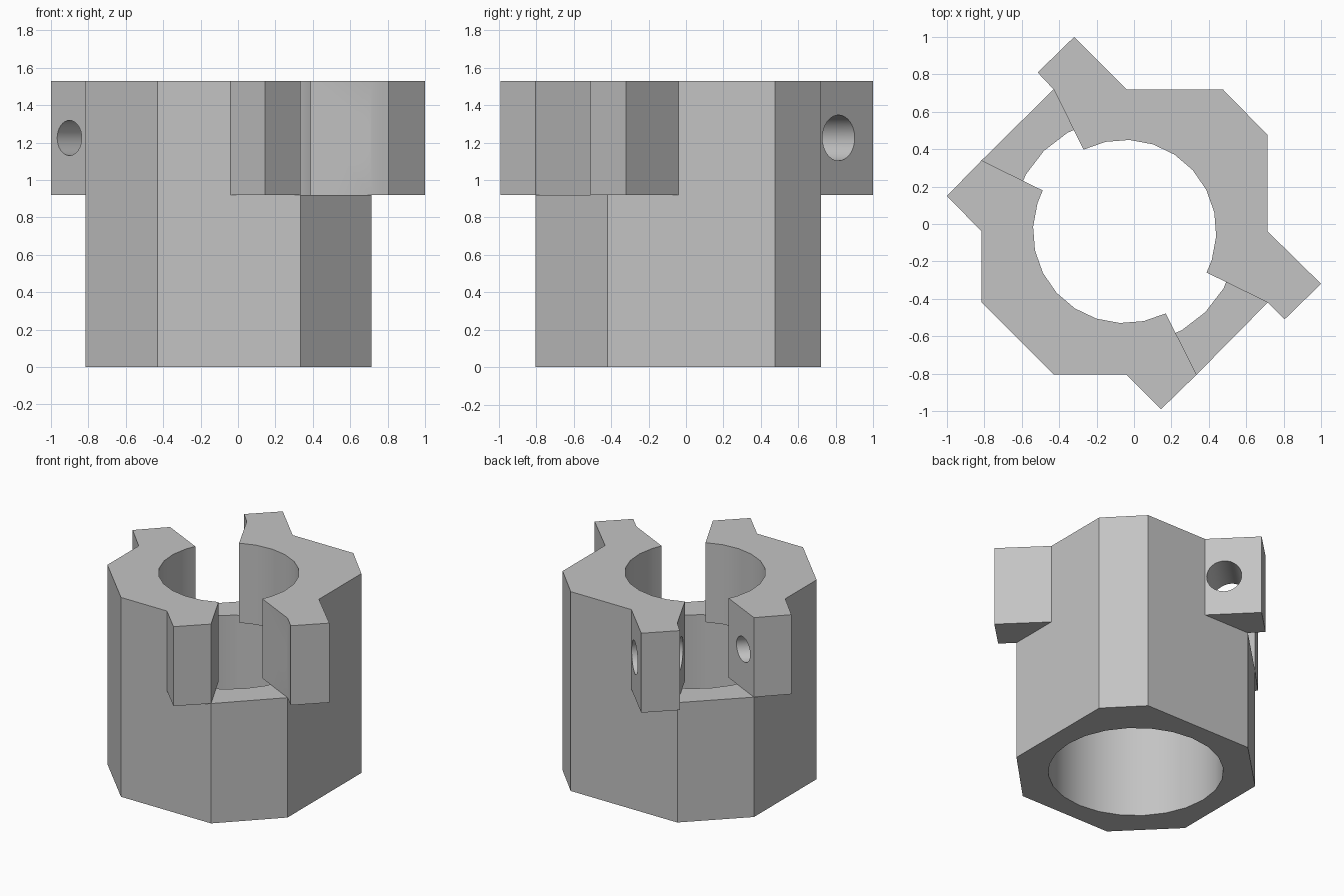
import bpy, bmesh, math
from mathutils import Vector

if "Cube" in bpy.data.objects:
    bpy.data.objects.remove(bpy.data.objects["Cube"], do_unlink=True)

CX, CY = -0.05, -0.04            # bore axis
SHELF, TOP = 0.92, 1.53          # slot floor and top heights

grey = bpy.data.materials.new("plain grey")
grey.use_nodes = True
colour = (0.55, 0.55, 0.55, 1)
grey.diffuse_color = colour
grey.node_tree.nodes["Principled BSDF"].inputs["Base Color"].default_value = colour


def add_object(name, bm):
    bmesh.ops.recalc_face_normals(bm, faces=bm.faces)
    mesh = bpy.data.meshes.new(name)
    bm.to_mesh(mesh)
    bm.free()
    mesh.materials.append(grey)
    obj = bpy.data.objects.new(name, mesh)
    bpy.context.collection.objects.link(obj)
    return obj


def prism(name, outline, z0, z1):
    bm = bmesh.new()
    low = [bm.verts.new((x, y, z0)) for x, y in outline]
    high = [bm.verts.new((x, y, z1)) for x, y in outline]
    bm.faces.new(low)
    bm.faces.new(high)
    for i in range(len(outline)):
        j = (i + 1) % len(outline)
        bm.faces.new((low[i], low[j], high[j], high[i]))
    return add_object(name, bm)


def arc(radius, angles):
    return [(CX + radius * math.cos(math.radians(a)),
             CY + radius * math.sin(math.radians(a))) for a in angles]


def rod(name, start, end, radius):
    a, b = Vector(start), Vector(end)
    bm = bmesh.new()
    bmesh.ops.create_cone(bm, cap_ends=True, segments=32, radius1=radius,
                          radius2=radius, depth=(b - a).length)
    turn = (b - a).to_track_quat('Z', 'Y').to_matrix().to_4x4()
    turn.translation = (a + b) / 2
    bm.transform(turn)
    return add_object(name, bm)


def combine(target, other, operation):
    other.hide_render = True
    mod = target.modifiers.new(operation.lower(), 'BOOLEAN')
    mod.operation = operation
    mod.solver = 'EXACT'
    mod.object = other
    bpy.context.view_layer.objects.active = target
    bpy.ops.object.modifier_apply(modifier=mod.name)
    bpy.data.objects.remove(other, do_unlink=True)


# Eight-sided lower collar with the wide bore
octagon = [(0.335, -0.805), (0.715, -0.42), (0.715, 0.475), (0.475, 0.72),
           (-0.43, 0.72), (-0.815, 0.34), (-0.815, -0.42), (-0.43, -0.805)]
body = prism("clamp_collar", octagon, 0, SHELF)
bore = prism("bore_cutter", arc(0.61, range(0, 360, 15)), -0.1, SHELF + 0.1)
combine(body, bore, 'DIFFERENCE')

# Two upper jaws with the narrower bore, each ending in bolt lugs
back_jaw = [(0.715, -0.42), (0.805, -0.51), (1.0, -0.32), (0.715, -0.04),
            (0.715, 0.475), (0.475, 0.72), (-0.04, 0.72), (-0.32, 1.0),
            (-0.515, 0.81), (-0.43, 0.72)]
back_jaw += arc(0.49, [116.6] + list(range(102, -19, -15)) + [-26.6])
front_jaw = [(-0.815, 0.34), (-1.0, 0.15), (-0.815, -0.04), (-0.815, -0.42),
             (-0.43, -0.805), (-0.04, -0.805), (0.145, -0.99), (0.335, -0.805)]
front_jaw += arc(0.49, [296.6] + list(range(282, 161, -15)) + [153.4])
for name, outline in (("back_jaw", back_jaw), ("front_jaw", front_jaw)):
    combine(body, prism(name, outline, SHELF, TOP), 'UNION')

# Bolt holes: narrow through the front jaw, wide through the back jaw
HOLE_Z = 1.225
for mid_x, mid_y in ((0.43, -0.52), (-0.52, 0.43)):
    mid = (mid_x, mid_y, HOLE_Z)
    for reach, radius in ((-0.6, 0.094), (0.6, 0.122)):
        end = (mid_x + reach, mid_y + reach, HOLE_Z)
        combine(body, rod("bolt_hole_cutter", mid, end, radius), 'DIFFERENCE')

# Smooth bores, sharp outer edges
bpy.ops.object.select_all(action='DESELECT')
body.select_set(True)
bpy.context.view_layer.objects.active = body
bpy.ops.object.shade_smooth_by_angle(angle=math.radians(30))
